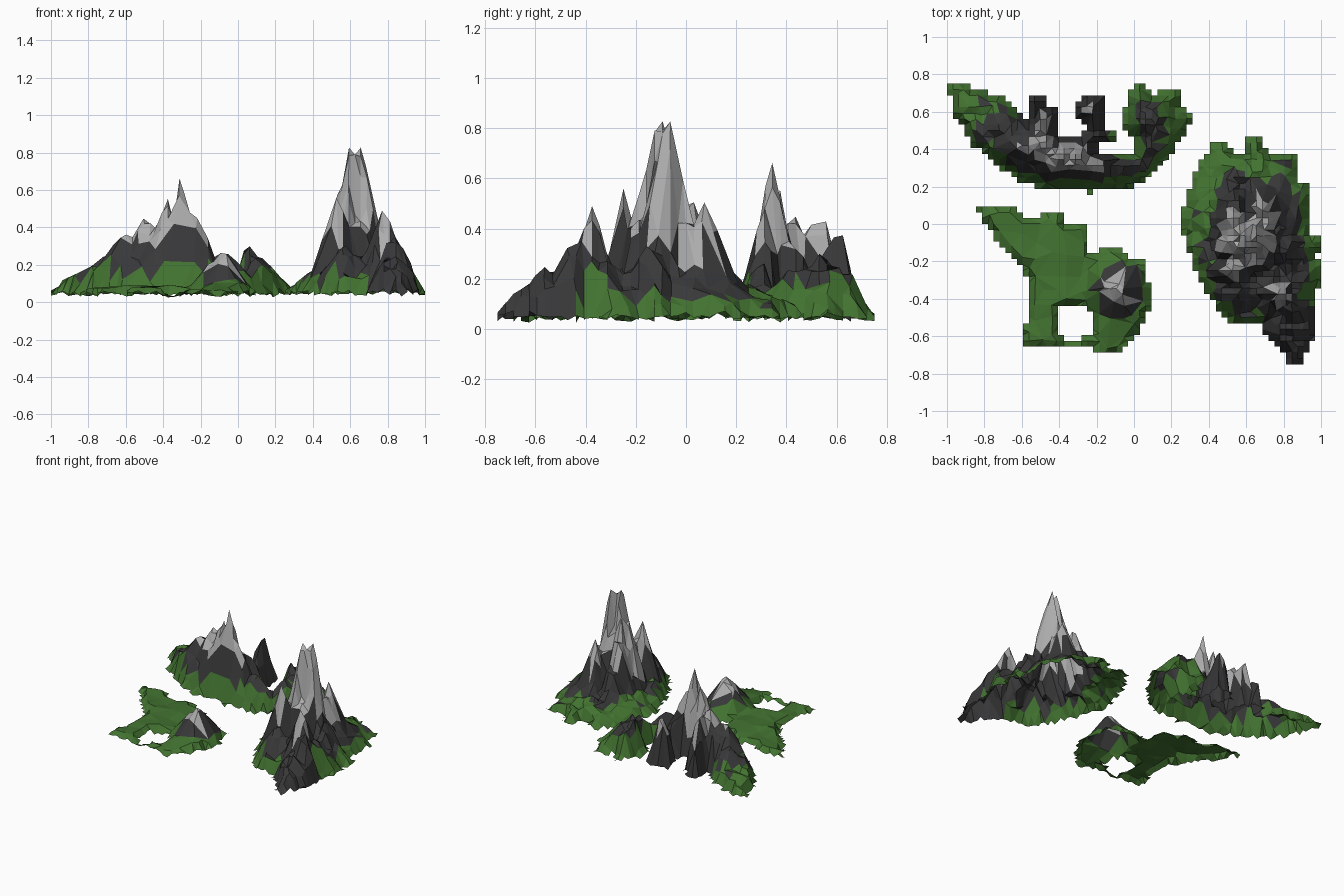
import bpy, bmesh, math
from mathutils import Vector, noise

if "Cube" in bpy.data.objects:
    bpy.data.objects.remove(bpy.data.objects["Cube"])

STEP = 1 / 32          # terrain cell size
SHORE = 0.05           # height of the ragged rim


def material(name, rgb):
    m = bpy.data.materials.new(name)
    m.diffuse_color = (*rgb, 1)
    m.use_nodes = True
    m.node_tree.nodes["Principled BSDF"].inputs["Base Color"].default_value = m.diffuse_color
    return m


MATS = [material("grass", (0.055, 0.17, 0.03)),
        material("dark_rock", (0.04, 0.04, 0.042)),
        material("pale_rock", (0.42, 0.42, 0.42))]


def inside(p, poly):
    hit = False
    for (x1, y1), (x2, y2) in zip(poly, poly[1:] + poly[:1]):
        if (y1 > p[1]) != (y2 > p[1]) and p[0] < (x2 - x1) * (p[1] - y1) / (y2 - y1) + x1:
            hit = not hit
    return hit


def edge_distance(p, poly):
    best = 9
    for a, b in zip(poly, poly[1:] + poly[:1]):
        a, d = Vector(a), Vector(b) - Vector(a)
        t = max(0, min(1, (Vector(p) - a).dot(d) / d.length_squared))
        best = min(best, (Vector(p) - a - d * t).length)
    return best


def height(x, y, outline, peaks, rough, bare):
    # highest of several pointed peaks, roughened, falling to the shore at the rim
    h = 0.0
    for px, py, top, rx, ry, power in peaks:
        r = math.hypot((x - px) / rx, (y - py) / ry)
        h = max(h, (top - SHORE) * max(0, 1 - r) ** power)
    n = noise.noise(Vector((x * 15, y * 15, 3.3))) + 0.6 * noise.noise(Vector((x * 31, y * 31, 6.2)))
    h *= 1 + rough * max(-1, min(0.15, n))
    h += 0.015 * noise.noise(Vector((x * 9, y * 9, 8.1))) + 0.012
    d = edge_distance((x, y), outline)
    limit = 5.5 * d if bare and bare(Vector((x, y, 0))) else 1.8 * d + 12 * d * d
    return SHORE + min(h, limit)


def island(name, outline, peaks, rough, grass_top, pale_from, keep, patchy=.09, hole=None, bare=None):
    bm = bmesh.new()
    verts = {}

    def vert(i, j):
        if (i, j) not in verts:
            x, y = i * STEP, j * STEP
            verts[i, j] = bm.verts.new((x, y, height(x, y, outline, peaks, rough, bare)))
        return verts[i, j]

    for i in range(-32, 32):
        for j in range(-26, 26):
            c = ((i + 0.5) * STEP, (j + 0.5) * STEP)
            if inside(c, outline) and not (hole and inside(c, hole)):
                bm.faces.new([vert(i, j), vert(i + 1, j), vert(i + 1, j + 1), vert(i, j + 1)])
    # ragged rim
    for v in bm.verts:
        if v.is_boundary:
            v.co.z = SHORE + 0.035 * noise.noise(Vector((v.co.x * 25, v.co.y * 25, 1.7)))
    inner = [k for k, v in enumerate(bm.verts) if not v.is_boundary]
    raw = bpy.data.meshes.new(name)
    bm.to_mesh(raw)
    bm.free()
    ob = bpy.data.objects.new(name, raw)
    bpy.context.collection.objects.link(ob)

    # simplify the inside into large flat facets, keeping the stepped rim
    ob.vertex_groups.new(name="inner").add(inner, 1.0, 'REPLACE')
    dec = ob.modifiers.new("facets", 'DECIMATE')
    dec.ratio = keep
    dec.vertex_group = "inner"
    mesh = bpy.data.meshes.new_from_object(ob.evaluated_get(bpy.context.evaluated_depsgraph_get()))
    ob.modifiers.clear()
    ob.data = mesh

    # colour by altitude
    mesh.materials.clear()
    for m in MATS:
        mesh.materials.append(m)
    for f in mesh.polygons:
        f.use_smooth = False
        c = f.center
        z = c.z + patchy * noise.noise(Vector((c.x * 9, c.y * 9, 5.5)))
        f.material_index = 2 if z > pale_from else 1 if z > grass_top or (bare and bare(c)) else 0
    return ob


# crescent range at the back left, with two rocky spurs and a right arm
crescent = [(-1.0, .75), (-.9, .75), (-.8, .71), (-.7, .68), (-.62, .62), (-.57, .55), (-.57, .69),
            (-.48, .69), (-.48, .63), (-.41, .63), (-.41, .47), (-.3, .46), (-.25, .5), (-.27, .55),
            (-.32, .56), (-.32, .64), (-.28, .69), (-.16, .69), (-.16, .5), (-.08, .48), (-.08, .44),
            (-.2, .43), (-.2, .39), (0, .39), (0, .46), (-.05, .5), (-.05, .62), (-.02, .72),
            (.05, .75), (.1, .7), (.27, .72), (.23, .62), (.3, .6), (.3, .53), (.25, .45), (.19, .36),
            (.1, .26), (0, .2), (-.23, .17), (-.4, .18), (-.6, .22), (-.75, .32), (-.86, .42),
            (-.96, .58)]
island("crescent_range", crescent,
       [(-.31, .35, .64, .25, .22, 1.3), (-.24, .32, .57, .2, .18, 1.25), (-.37, .37, .56, .25, .22, 1.25),
        (-.47, .43, .50, .28, .26, 1.3), (-.46, .53, .49, .2, .24, 1.0), (-.52, .6, .43, .15, .22, .9),
        (-.22, .58, .48, .14, .28, 1.0), (-.6, .43, .36, .3, .24, 1.2), (-.72, .5, .24, .28, .25, 1.0),
        (-.86, .6, .14, .2, .22, 1.0), (-.08, .31, .27, .25, .17, 1.1), (.03, .54, .31, .28, .33, 1.1),
        (.08, .4, .22, .2, .2, 1.0)],
       .42, .15, .31, .62, bare=lambda c: -.62 < c.x < -.12 and c.y > .29)

# tall massif on the right, with a bare ridge running to the front corner
massif = [(.58, .44), (.6, .47), (.7, .47), (.7, .42), (.74, .37), (.86, .37), (.86, .26), (.93, .2),
          (.93, -.05), (1.0, -.06), (1.0, -.12), (.95, -.2), (1.0, -.2), (1.0, -.31), (.95, -.4),
          (.97, -.52), (.95, -.65), (.9, -.74), (.83, -.74), (.8, -.68), (.72, -.62), (.68, -.54),
          (.55, -.54), (.47, -.49), (.4, -.38), (.33, -.25), (.27, -.1), (.25, .05), (.3, .2),
          (.35, .32), (.41, .42), (.5, .44), (.52, .39), (.58, .39)]
island("tall_massif", massif,
       [(.62, -.1, .86, .24, .22, 1.15), (.66, -.07, .80, .19, .22, 1.25), (.53, -.25, .53, .17, .12, 1.0),
        (.54, .03, .53, .16, .2, 1.05), (.68, .06, .53, .17, .2, 1.1), (.78, -.38, .48, .18, .16, 1.1),
        (.84, -.42, .33, .17, .36, .95), (.63, -.08, .31, .38, .58, 1.0), (.58, -.34, .32, .2, .2, 1.0),
        (.82, -.15, .32, .15, .2, 1.1)],
       .55, .14, .34, .62, bare=lambda c: c.y < -.36 + .25 * (.7 - c.x) and c.x > .68)

# low meadow at the front left, with a pond hole and one small hill
meadow = [(-.84, .09), (-.65, .09), (-.55, .03), (-.45, .06), (-.38, .05), (-.35, 0), (-.26, -.01),
          (-.26, -.15), (-.2, -.15), (-.18, -.11), (-.1, -.11), (-.05, -.17), (.06, -.2), (.06, -.3),
          (.1, -.35), (.1, -.43), (.06, -.52), (0, -.6), (-.05, -.65), (-.1, -.69), (-.17, -.69),
          (-.25, -.65), (-.58, -.66), (-.58, -.53), (-.55, -.5), (-.55, -.3), (-.62, -.22),
          (-.7, -.12), (-.82, .02)]
pond = [(-.38, -.43), (-.25, -.43), (-.22, -.5), (-.23, -.6), (-.37, -.62), (-.42, -.55), (-.42, -.48)]
island("meadow_and_hill", meadow,
       [(-.08, -.36, .275, .18, .21, 1.25), (-.13, -.33, .23, .16, .18, 1.2),
        (-.05, -.42, .12, .2, .28, 1.0), (-.45, -.25, .075, .6, .6, .7)],
       .25, .14, .175, .35, patchy=.03, hole=pond,
       bare=lambda c: math.hypot(c.x + .08, c.y + .35) < .14)
